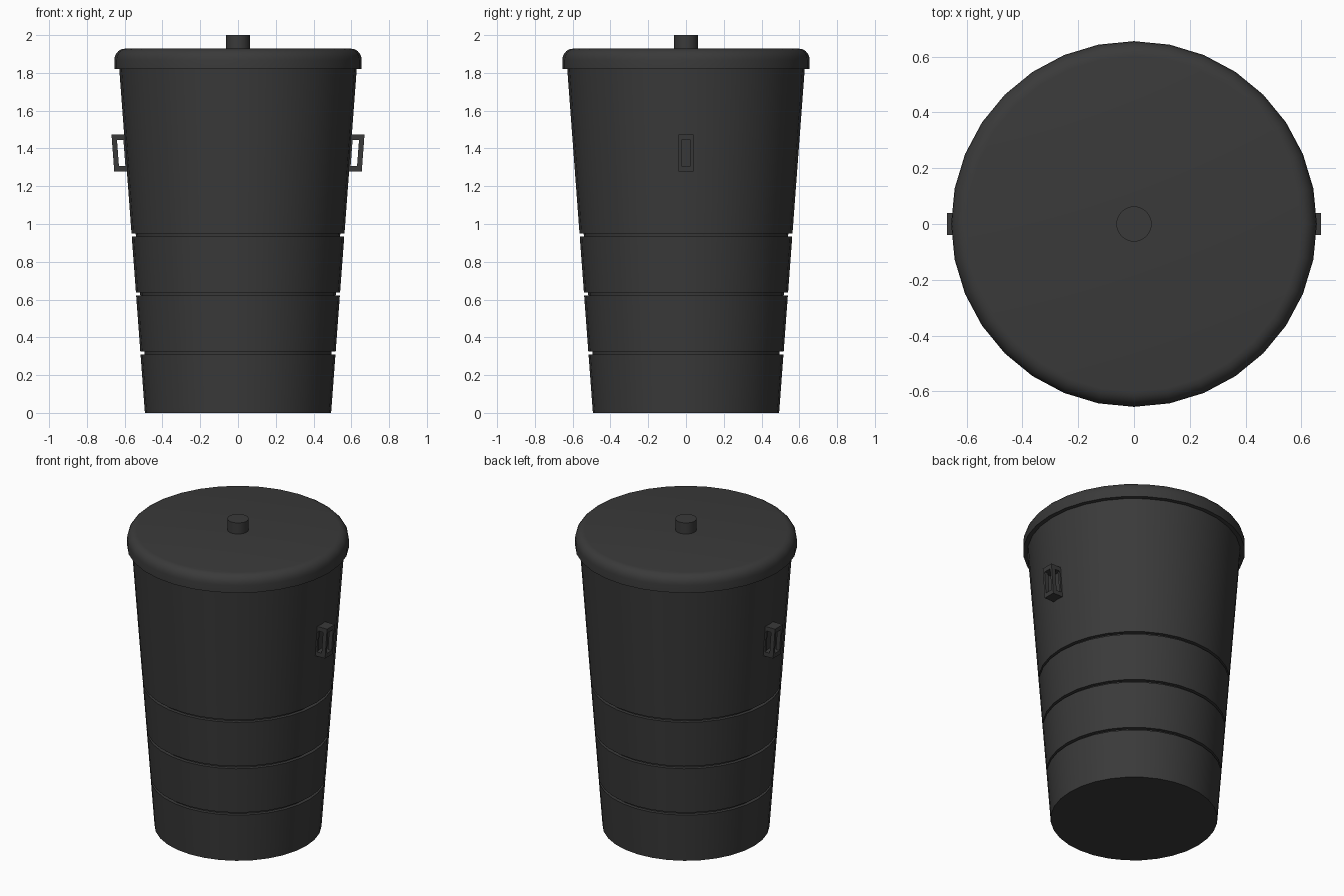
import bpy, bmesh, math
from mathutils import Vector

if "Cube" in bpy.data.objects:
    bpy.data.objects.remove(bpy.data.objects["Cube"])

mat = bpy.data.materials.new("charcoal_plastic")
mat.diffuse_color = (0.042, 0.042, 0.042, 1)
mat.use_nodes = True
mat.node_tree.nodes["Principled BSDF"].inputs["Base Color"].default_value = mat.diffuse_color


def finish(name, bm, smooth=True):
    bmesh.ops.recalc_face_normals(bm, faces=bm.faces)
    me = bpy.data.meshes.new(name)
    bm.to_mesh(me)
    bm.free()
    me.materials.append(mat)
    if smooth:
        me.shade_smooth()
        me.set_sharp_from_angle(angle=math.radians(35))
    ob = bpy.data.objects.new(name, me)
    bpy.context.collection.objects.link(ob)
    return ob


def lathe(name, profile, n=32):
    """Revolve an (r, z) profile around z, closing both ends with flat caps."""
    bm = bmesh.new()
    rings = [[bm.verts.new((r * math.cos(math.tau * i / n),
                            r * math.sin(math.tau * i / n), z)) for i in range(n)]
             for r, z in profile]
    for a, b in zip(rings, rings[1:]):
        for i in range(n):
            j = (i + 1) % n
            bm.faces.new((a[i], a[j], b[j], b[i]))
    bm.faces.new(rings[0])
    bm.faces.new(rings[-1])
    return finish(name, bm)


def wall(z):
    return 0.493 + 0.0745 * z


# tapered body with three recessed grooves
body = [(wall(0), 0)]
for z0, z1 in ((0.308, 0.325), (0.621, 0.638), (0.934, 0.951)):
    body += [(wall(z0), z0), (wall(z0) - 0.022, z0),
             (wall(z1) - 0.022, z1), (wall(z1), z1)]
body.append((wall(1.84), 1.84))
lathe("bin_body", body)

# lid with rounded rim
lid = [(0.6, 1.82), (0.655, 1.82), (0.655, 1.868)]
lid += [(0.6 + 0.055 * math.cos(a), 1.868 + 0.06 * math.sin(a))
        for a in (math.radians(d) for d in (18, 36, 54, 72, 90))]
lathe("lid", lid)

# lid knob
lathe("lid_knob", [(0.063, 1.92), (0.063, 2.0)])


# open box-frame handles, sheared to follow the wall slope
def handle(name, side):
    bm = bmesh.new()

    def bar(x0, x1, y0, y1, z0, z1):
        vs = bmesh.ops.create_cube(bm, size=1)["verts"]
        for v in vs:
            x = x0 if v.co.x < 0 else x1
            y = y0 if v.co.y < 0 else y1
            z = z0 if v.co.z < 0 else z1
            v.co = Vector((side * (wall(z) + x), y, z))

    bar(-0.012, 0.067, -0.04, 0.04, 1.445, 1.473)   # top plate
    bar(-0.012, 0.067, -0.04, 0.04, 1.278, 1.306)   # bottom plate
    for s in (-1, 1):                               # upright posts
        a, b = sorted((s * 0.025, s * 0.04))
        bar(0.04, 0.067, a, b, 1.306, 1.445)
        bar(-0.012, 0.006, a, b, 1.306, 1.445)
    finish(name, bm, smooth=False)


handle("right_handle", 1)
handle("left_handle", -1)
